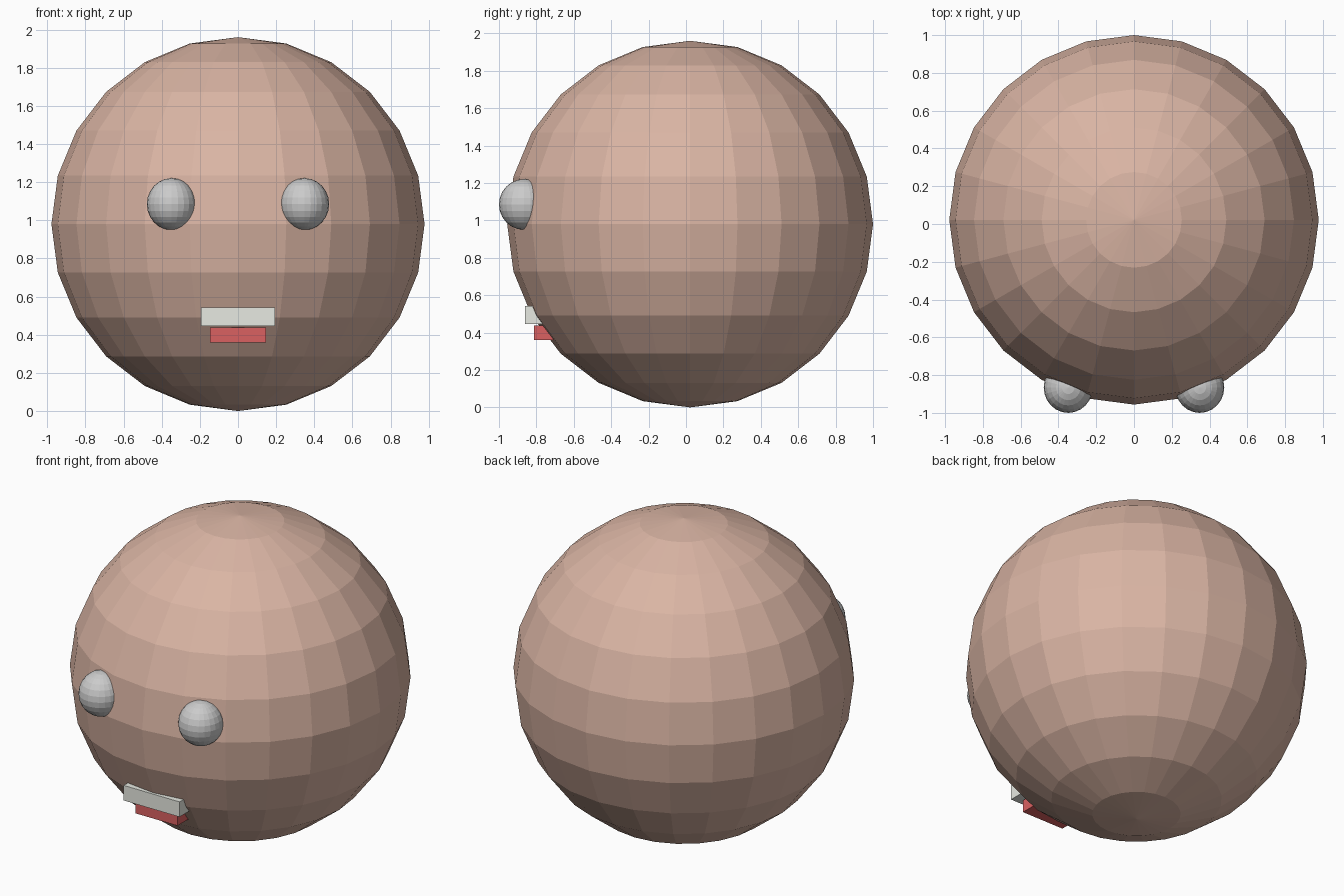
import bpy

if "Cube" in bpy.data.objects:
    bpy.data.objects.remove(bpy.data.objects["Cube"])


def finish(obj, name, color=None):
    """Name the part and give it an optional flat colour."""
    obj.name = name
    if color:
        mat = bpy.data.materials.new(name + "_colour")
        mat.diffuse_color = (*color, 1)
        mat.use_nodes = True
        mat.node_tree.nodes["Principled BSDF"].inputs["Base Color"].default_value = mat.diffuse_color
        obj.data.materials.append(mat)


def ball(name, center, radii, color=None):
    bpy.ops.mesh.primitive_uv_sphere_add(segments=24, ring_count=12, radius=1, location=center)
    obj = bpy.context.object
    obj.scale = radii
    finish(obj, name, color)


def box(name, x_half, y_range, z_range, color):
    center = (0, sum(y_range) / 2, sum(z_range) / 2)
    bpy.ops.mesh.primitive_cube_add(size=1, location=center)
    obj = bpy.context.object
    obj.scale = (2 * x_half, y_range[1] - y_range[0], z_range[1] - z_range[0])
    finish(obj, name, color)


# Faceted head
ball("head", (0, 0.022, 0.98), (0.978, 0.978, 0.98), (0.70, 0.46, 0.37))

# Eyes, half sunk into the head
for side, sx in (("left", -1), ("right", 1)):
    ball(side + "_eye", (sx * 0.348, -0.865, 1.085), (0.13, 0.135, 0.136))

# Teeth and lower lip blocks
box("teeth", 0.195, (-0.862, -0.70), (0.447, 0.542), (0.80, 0.82, 0.76))
box("lower_lip", 0.147, (-0.813, -0.66), (0.36, 0.437), (0.70, 0.12, 0.12))
